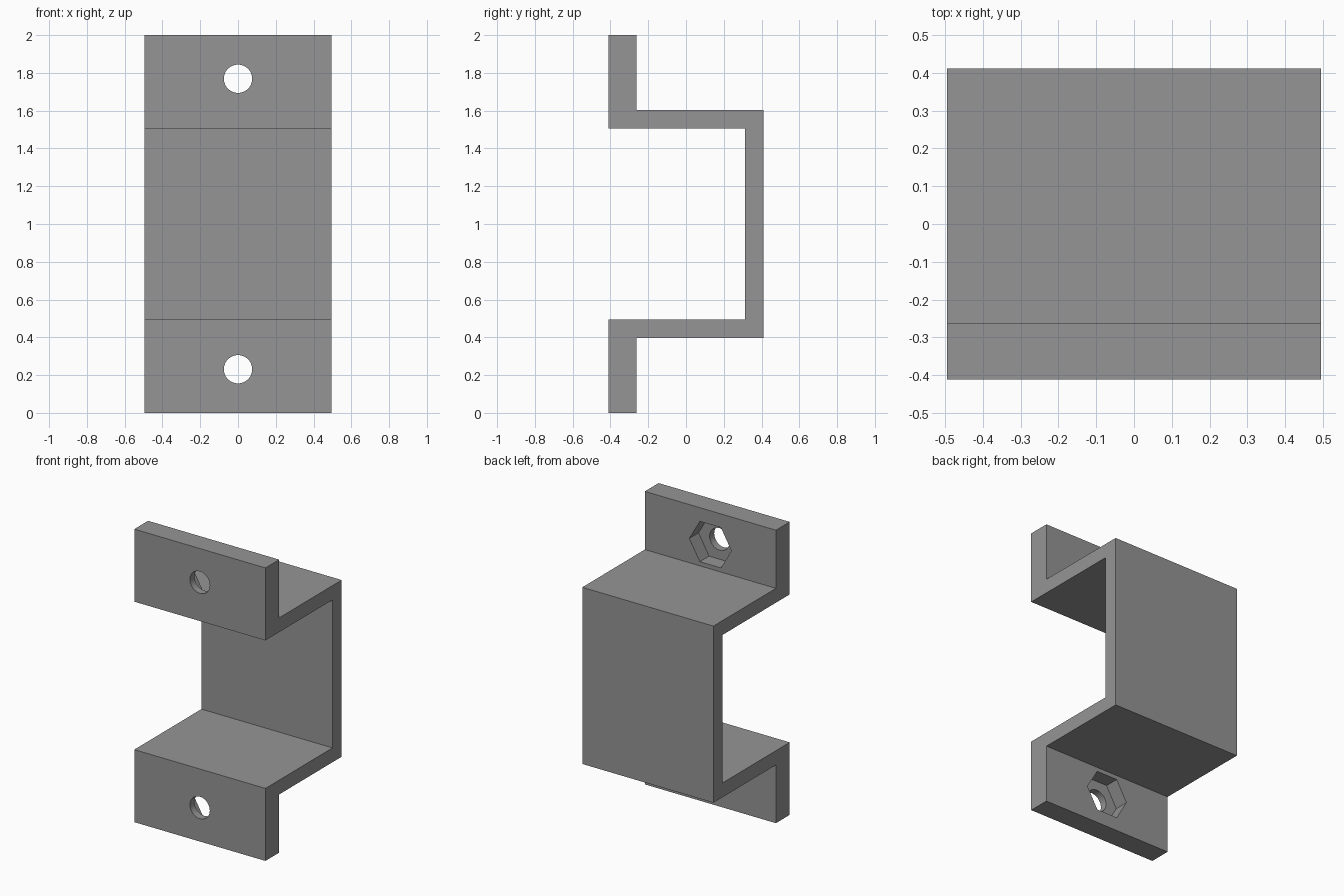
import bpy, bmesh, math
from mathutils import Matrix

if "Cube" in bpy.data.objects:
    bpy.data.objects.remove(bpy.data.objects["Cube"])

HALF_W = 0.495                       # half the bracket width
Y0, Y1 = -0.4115, 0.4115             # front and back planes
FLANGE_Y = -0.263                    # back face of the mounting flanges
NUT_FLOOR = -0.362                   # bottom of the nut pockets
HOLE_Z = (0.231, 1.769)

grey = bpy.data.materials.new("grey")
grey.diffuse_color = (0.30, 0.30, 0.30, 1)
grey.use_nodes = True
grey.node_tree.nodes["Principled BSDF"].inputs["Base Color"].default_value = grey.diffuse_color


def make_object(name, bm):
    bmesh.ops.recalc_face_normals(bm, faces=bm.faces)
    mesh = bpy.data.meshes.new(name)
    bm.to_mesh(mesh)
    bm.free()
    mesh.materials.append(grey)
    obj = bpy.data.objects.new(name, mesh)
    bpy.context.collection.objects.link(obj)
    return obj


def cutter(name, sides, radius, ya, yb, z):
    """Prism along y between ya and yb, with corners on the x axis."""
    bm = bmesh.new()
    m = Matrix.Translation((0, (ya + yb) / 2, z)) @ Matrix.Rotation(math.pi / 2, 4, 'X')
    # the first corner of a cone points along y, so turn it a quarter
    m = m @ Matrix.Rotation(math.pi / 2, 4, 'Z')
    bmesh.ops.create_cone(bm, cap_ends=True, segments=sides, radius1=radius,
                          radius2=radius, depth=yb - ya, matrix=m)
    obj = make_object(name, bm)
    obj.hide_render = True
    obj.hide_set(True)
    return obj


# bracket: hat-shaped side profile (y, z), lower half mirrored to the upper half
lower = [(0.3125, 0.495), (Y0, 0.495), (Y0, 0), (FLANGE_Y, 0),
         (FLANGE_Y, 0.397), (Y1, 0.397)]
profile = lower + [(y, 2 - z) for y, z in reversed(lower)]
bm = bmesh.new()
face = bm.faces.new([bm.verts.new((-HALF_W, y, z)) for y, z in profile])
ext = bmesh.ops.extrude_face_region(bm, geom=[face])
bmesh.ops.translate(bm, vec=(2 * HALF_W, 0, 0),
                    verts=[v for v in ext["geom"] if isinstance(v, bmesh.types.BMVert)])
bracket = make_object("bracket", bm)

# screw holes from the front, hexagonal nut pockets from the back
for z in HOLE_Z:
    for c in (cutter("screw_hole_cutter", 48, 0.075, Y0 - 0.1, FLANGE_Y + 0.1, z),
              cutter("nut_pocket_cutter", 6, 0.159, NUT_FLOOR, FLANGE_Y + 0.1, z)):
        mod = bracket.modifiers.new(c.name, 'BOOLEAN')
        mod.operation = 'DIFFERENCE'
        mod.solver = 'EXACT'
        mod.object = c

# smooth hole walls, crisp edges elsewhere
bpy.context.view_layer.objects.active = bracket
bracket.select_set(True)
for mod in list(bracket.modifiers):
    bpy.ops.object.modifier_apply(modifier=mod.name)
bpy.ops.object.shade_smooth_by_angle(angle=math.radians(30))
